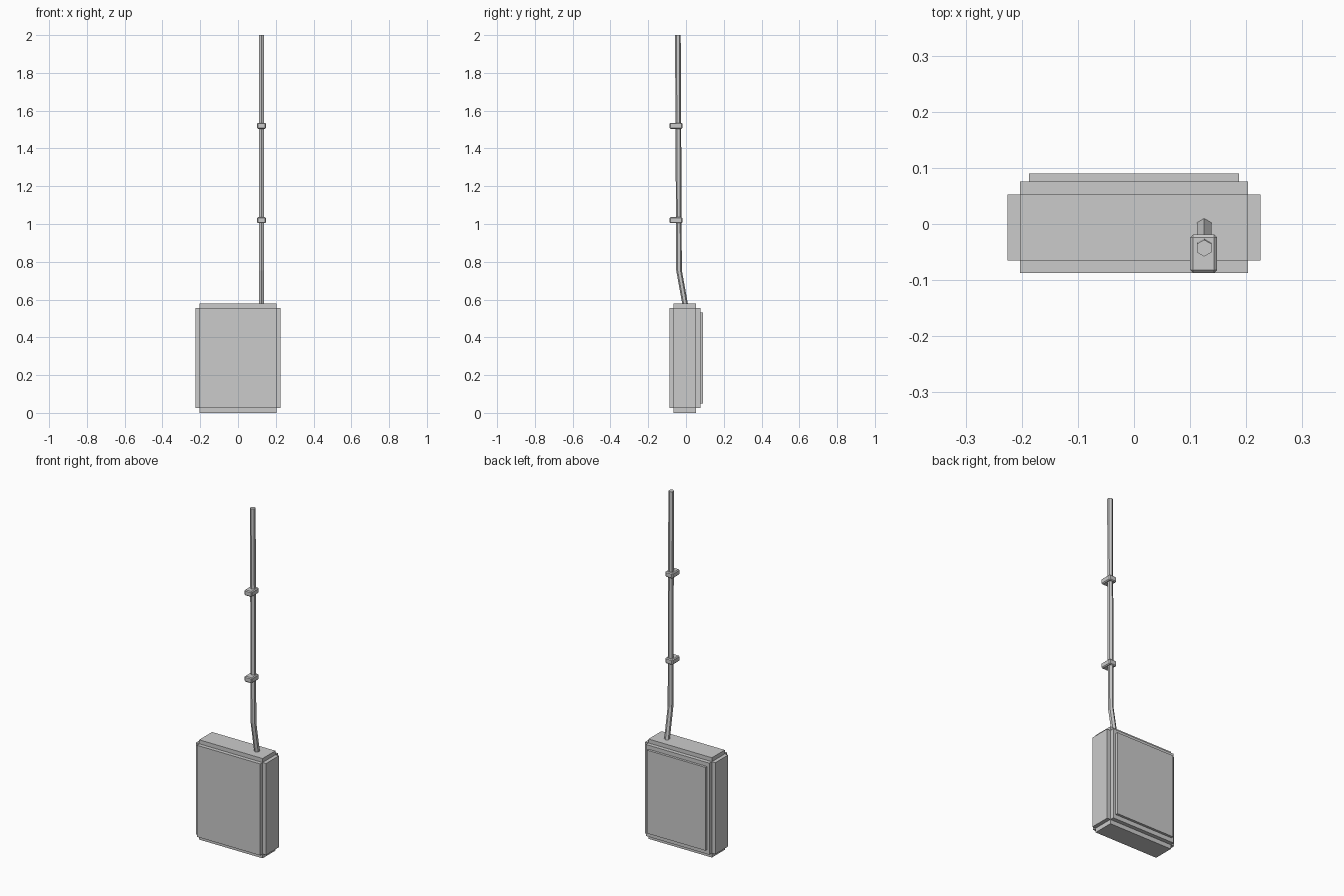
import bpy, bmesh, math
from mathutils import Vector

if "Cube" in bpy.data.objects:
    bpy.data.objects.remove(bpy.data.objects["Cube"])


def box(name, lo, hi, bevel=0.0):
    bm = bmesh.new()
    bmesh.ops.create_cube(bm, size=1)
    for v in bm.verts:
        v.co = Vector([(a + b) / 2 + c * (b - a) for a, b, c in zip(lo, hi, v.co)])
    if bevel:
        bmesh.ops.bevel(bm, geom=bm.edges[:], offset=bevel, segments=1,
                        affect='EDGES', profile=0.5)
    me = bpy.data.meshes.new(name)
    bm.to_mesh(me)
    bm.free()
    ob = bpy.data.objects.new(name, me)
    bpy.context.collection.objects.link(ob)
    return ob


def hex_pipe(name, path, radius):
    bm = bmesh.new()
    rings = []
    for p in path:
        rings.append([bm.verts.new((p[0] + radius * math.sin(i * math.pi / 3),
                                    p[1] + radius * math.cos(i * math.pi / 3),
                                    p[2])) for i in range(6)])
    for a, b in zip(rings, rings[1:]):
        for i in range(6):
            j = (i + 1) % 6
            bm.faces.new((a[i], a[j], b[j], b[i]))
    bm.faces.new(rings[0])
    bm.faces.new(rings[-1])
    bmesh.ops.recalc_face_normals(bm, faces=bm.faces)
    me = bpy.data.meshes.new(name)
    bm.to_mesh(me)
    bm.free()
    ob = bpy.data.objects.new(name, me)
    bpy.context.collection.objects.link(ob)
    return ob


# Cabinet with stepped edges: three crossing slabs merged into one shell
body = box("cabinet_body", (-.203, -.087, .025), (.203, .076, .555))
for n, lo, hi in (("side_slab", (-.225, -.065, .025), (.225, .053, .555)),
                  ("top_bottom_slab", (-.203, -.065, 0), (.203, .053, .578))):
    slab = box(n, lo, hi)
    slab.hide_render = True
    bpy.context.view_layer.objects.active = body
    m = body.modifiers.new(n, 'BOOLEAN')
    m.operation, m.solver, m.object = 'UNION', 'EXACT', slab
    bpy.ops.object.modifier_apply(modifier=m.name)
    bpy.data.objects.remove(slab)

# Raised plate on the back
box("back_plate", (-.187, .07, .05), (.187, .09, .532))

# Six-sided conduit with a bend above the cabinet
hex_pipe("conduit", [(.125, -.004, .572), (.125, -.037, .755), (.125, -.043, 2)], .015)

# Chamfered wall clamps
for i, z in enumerate((1.02, 1.52)):
    box(f"clamp_{i + 1}", (.1, -.087, z - .016), (.148, -.019, z + .016), .005)
